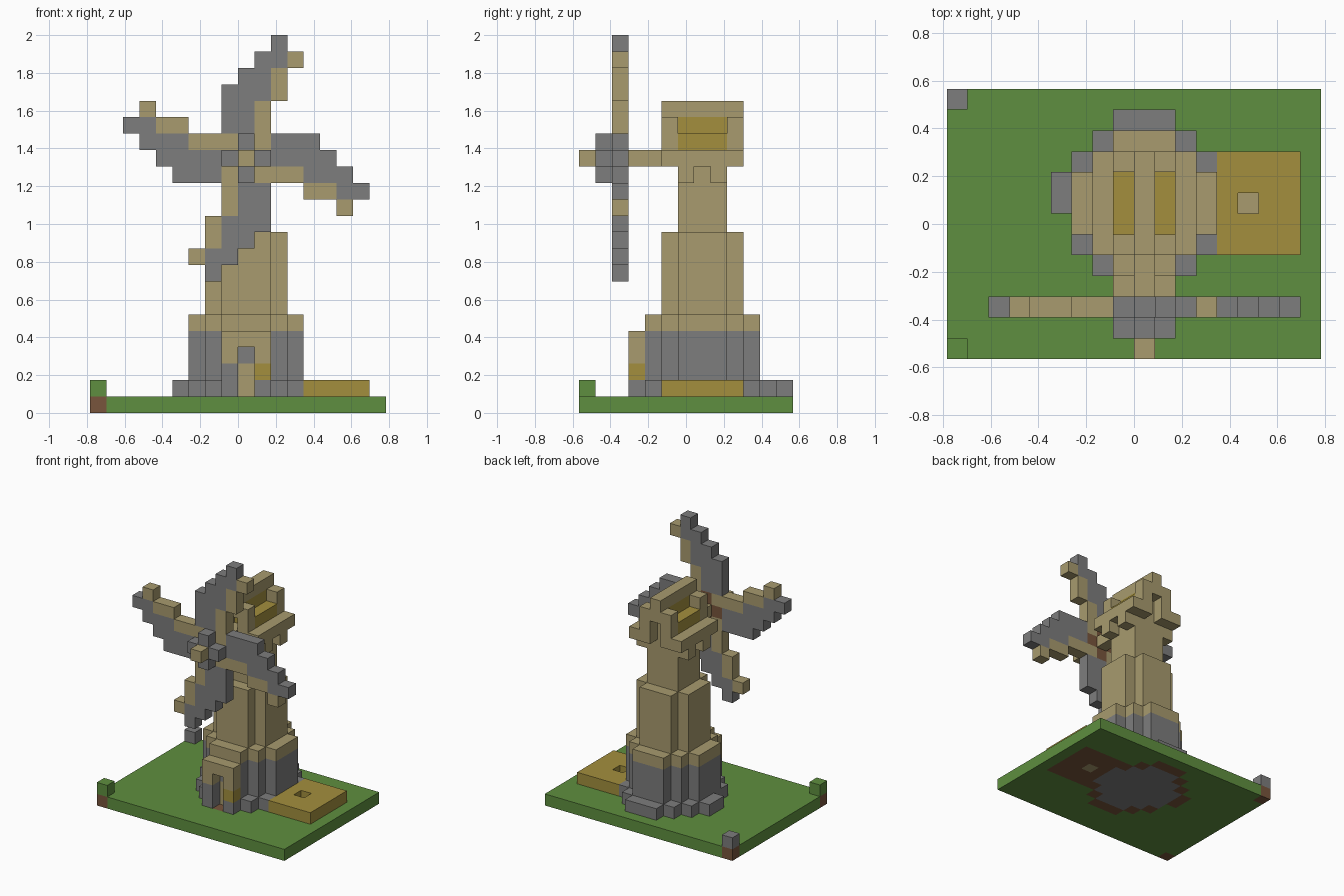
import bpy
import bmesh
from mathutils import Vector

cube = bpy.data.objects.get("Cube")
if cube:
    bpy.data.objects.remove(cube, do_unlink=True)

UNIT = 2 / 23                       # size of one block
ORIGIN = Vector((0, -6.5, 0))       # grid offset, in blocks

COLOURS = {
    "stone_grey": (0.205, 0.205, 0.205),
    "wood_tan": (0.392, 0.328, 0.156),
    "grass_green": (0.114, 0.275, 0.05),
    "straw_yellow": (0.366, 0.275, 0.048),
    "earth_brown": (0.188, 0.091, 0.045),
}
STONE, WOOD, GRASS, STRAW, EARTH = range(5)

materials = []
for name, rgb in COLOURS.items():
    mat = bpy.data.materials.new(name)
    mat.use_nodes = True
    mat.diffuse_color = (*rgb, 1)
    bsdf = mat.node_tree.nodes["Principled BSDF"]
    bsdf.inputs["Base Color"].default_value = (*rgb, 1)
    bsdf.inputs["Roughness"].default_value = 0.9
    materials.append(mat)

grid = {}                           # block position -> (part, colour)


def box(part, colour, xs, ys, zs):
    """Fill the blocks between the given start and end positions."""
    for i in range(*xs):
        for j in range(*ys):
            for k in range(*zs):
                grid[i, j, k] = (part, colour)


def disc(part, colour, radius, zs):
    """Fill a round tower layer with stepped corners."""
    for dx in range(-radius, radius + 1):
        for dy in range(-radius, radius + 1):
            if abs(dx) + abs(dy) <= radius + 1:
                box(part, colour, (dx, dx + 1), (7 + dy, 8 + dy), zs)


# Ground, with earth and stone below the tower
box("ground", GRASS, (-9, 9), (0, 13), (0, 1))
disc("ground", EARTH, 4, (0, 1))
box("ground", GRASS, (-4, -3), (6, 7), (0, 1))
disc("ground", STONE, 3, (0, 1))
box("ground", EARTH, (4, 8), (5, 10), (0, 1))
box("ground", WOOD, (5, 6), (7, 8), (0, 1))
for j, colour in ((0, GRASS), (12, STONE)):
    box("ground", EARTH, (-9, -8), (j, j + 1), (0, 1))
    box("corner_blocks", colour, (-9, -8), (j, j + 1), (1, 2))

# Tower: footing, stone wall, collar, shaft and neck
disc("footing", STONE, 4, (1, 2))
del grid[-4, 6, 1]
disc("stone_wall", STONE, 3, (1, 5))
disc("collar", WOOD, 3, (5, 6))
disc("shaft", WOOD, 2, (6, 11))
disc("neck", WOOD, 1, (11, 16))

# Straw plot with a hole in the middle
box("straw_plot", STRAW, (4, 8), (5, 10), (1, 2))
del grid[5, 7, 1]

# Porch and door
box("porch", WOOD, (-1, 2), (3, 4), (1, 5))
box("porch", STONE, (-1, 0), (3, 4), (1, 3))
box("porch", STONE, (1, 2), (3, 4), (1, 2))
box("porch", STRAW, (1, 2), (3, 4), (2, 3))
for k in range(1, 4):
    del grid[0, 3, k]
box("door", WOOD, (0, 1), (4, 5), (1, 3))

# Roof: straw filling, ridge, gable frames, eaves and brackets
box("roof_straw", STRAW, (-1, 2), (6, 9), (16, 17))
box("roof_straw", STRAW, (0, 1), (6, 9), (17, 18))
box("gable_back_panel", WOOD, (0, 1), (8, 9), (16, 17))
box("ridge", WOOD, (0, 1), (5, 10), (18, 19))
for j in (5, 9):
    box("gable_frame", WOOD, (-1, 2), (j, j + 1), (17, 18))
    for i in (-1, 1):
        box("gable_frame", WOOD, (i, i + 1), (j, j + 1), (15, 17))
for i in (-2, 2):
    box("eaves", WOOD, (i, i + 1), (5, 10), (15, 16))
    for j in (6, 8):
        box("eave_brackets", WOOD, (i, i + 1), (j, j + 1), (14, 15))

# Axle, and the four sails as one stepped sail turned by quarters
box("axle", WOOD, (0, 1), (0, 6), (15, 16))

# Rows of one sail: colour, first column, end column, first row, end row
SAIL = [
    (EARTH, 0, 1, 1, 2),
    (WOOD, 1, 2, 1, 4),
    (WOOD, 2, 3, 4, 6),
    (WOOD, 3, 4, 6, 7),
    (STONE, -1, 1, 2, 5),
    (STONE, 1, 2, 4, 5),
    (STONE, 0, 2, 5, 6),
    (STONE, 1, 3, 6, 7),
    (STONE, 2, 3, 7, 8),
]
for turn in range(4):
    def place(part, colour, dx, dz, j):
        for _ in range(turn):
            dx, dz = dz, -dx
        grid[dx, j, 15 + dz] = (part, colour)

    for colour, x0, x1, z0, z1 in SAIL:
        for dx in range(x0, x1):
            for dz in range(z0, z1):
                place(f"sail_{turn + 1}", colour, dx, dz, 2)
    place("hub", STONE, 0, 1, 1)

# Build each part from its visible block faces
AXES = [Vector(v) for v in ((1, 0, 0), (0, 1, 0), (0, 0, 1))]


def build(part):
    bm = bmesh.new()
    for cell, (owner, colour) in grid.items():
        if owner != part:
            continue
        centre = Vector(cell) + Vector((0.5, 0.5, 0.5)) + ORIGIN
        for a in range(3):
            for sign in (1, -1):
                normal = AXES[a] * sign
                if tuple(int(c + n) for c, n in zip(cell, normal)) in grid:
                    continue
                u, v = AXES[(a + 1) % 3] * sign, AXES[(a + 2) % 3]
                corners = (-u - v, u - v, u + v, v - u)
                face = bm.faces.new(
                    [bm.verts.new((centre + (normal + c) / 2) * UNIT) for c in corners])
                face.material_index = colour
    bmesh.ops.remove_doubles(bm, verts=bm.verts, dist=UNIT / 100)
    bmesh.ops.dissolve_limit(bm, angle_limit=0.01, verts=bm.verts, edges=bm.edges,
                             delimit={'MATERIAL'})
    mesh = bpy.data.meshes.new(part)
    bm.to_mesh(mesh)
    bm.free()
    for mat in materials:
        mesh.materials.append(mat)
    bpy.context.collection.objects.link(bpy.data.objects.new(part, mesh))


for part in sorted({owner for owner, _ in grid.values()}):
    build(part)
